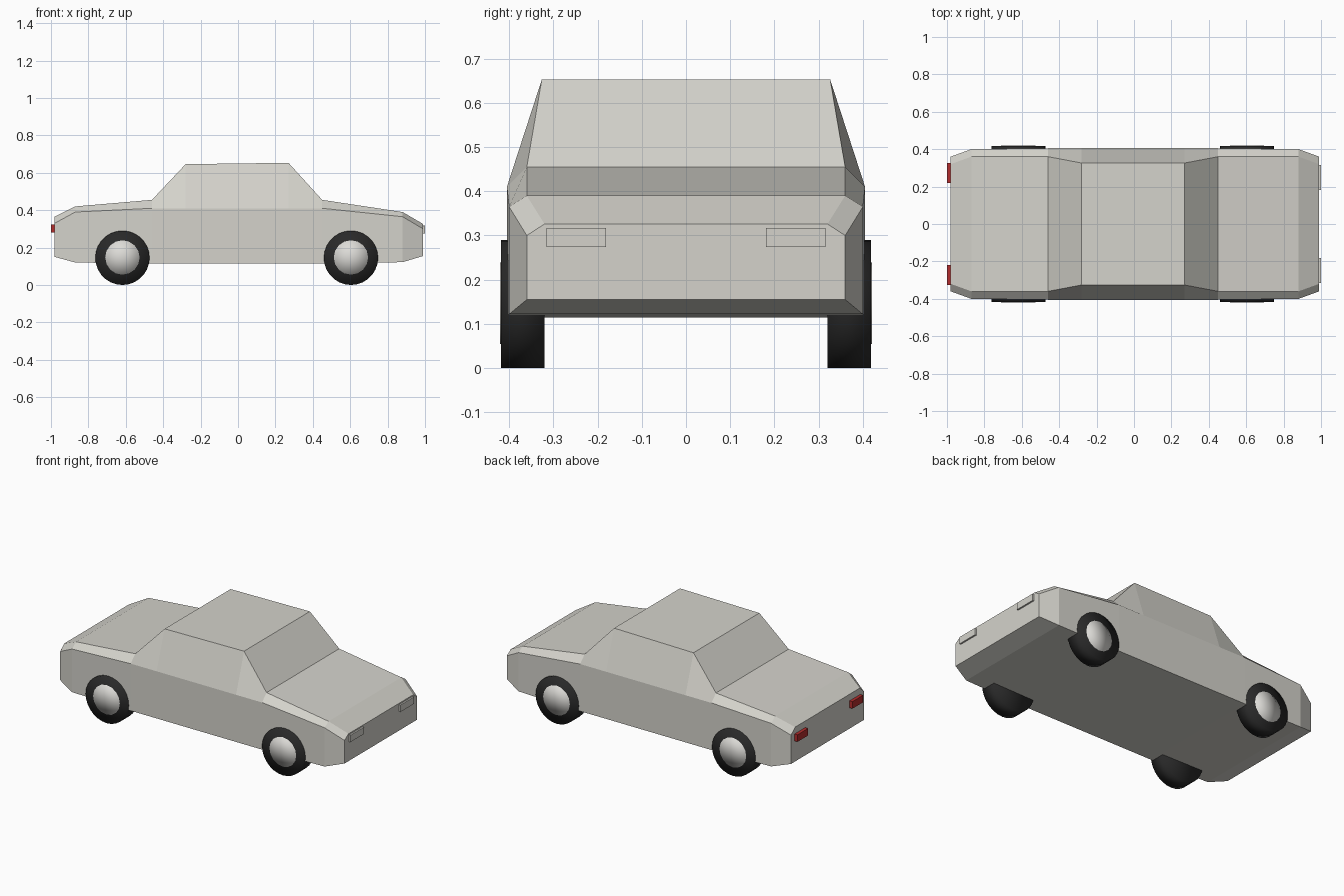
import bpy
import bmesh
from math import pi
from mathutils import Matrix, Vector

if "Cube" in bpy.data.objects:
    bpy.data.objects.remove(bpy.data.objects["Cube"], do_unlink=True)


def material(name, colour):
    mat = bpy.data.materials.new(name)
    mat.use_nodes = True
    mat.diffuse_color = (*colour, 1)
    mat.node_tree.nodes["Principled BSDF"].inputs["Base Color"].default_value = (*colour, 1)
    return mat


paint = material("warm grey paint", (0.66, 0.65, 0.60))
rubber = material("black rubber", (0.022, 0.022, 0.022))
metal = material("pale hub metal", (0.72, 0.71, 0.68))
red = material("red lens", (0.45, 0.025, 0.025))


def finish(name, bm, mat, smooth=False):
    bmesh.ops.recalc_face_normals(bm, faces=bm.faces)
    mesh = bpy.data.meshes.new(name)
    for face in bm.faces:
        face.smooth = smooth
    bm.to_mesh(mesh)
    bm.free()
    mesh.materials.append(mat)
    obj = bpy.data.objects.new(name, mesh)
    bpy.context.collection.objects.link(obj)
    return obj


# Body: x, bottom z, belt z, top z, lower half width, top half width
stations = [
    (-0.98, 0.150, 0.33, 0.365, 0.360, 0.320),
    (-0.87, 0.120, 0.39, 0.420, 0.400, 0.360),
    (-0.46, 0.115, 0.41, 0.455, 0.405, 0.360),
    (-0.28, 0.115, 0.41, 0.646, 0.405, 0.326),
    (0.27, 0.115, 0.41, 0.653, 0.405, 0.326),
    (0.45, 0.115, 0.41, 0.455, 0.405, 0.360),
    (0.88, 0.122, 0.365, 0.390, 0.400, 0.360),
    (0.99, 0.155, 0.30, 0.326, 0.360, 0.320),
]
bm = bmesh.new()
rings = []
for x, low, belt, top, wide, narrow in stations:
    half = [(wide, low), (wide, belt), (narrow, top)]
    outline = half + [(-y, z) for y, z in reversed(half)]
    rings.append([bm.verts.new((x, y, z)) for y, z in outline])
for a, b in zip(rings, rings[1:]):
    for i in range(len(a)):
        j = (i + 1) % len(a)
        bm.faces.new((a[i], a[j], b[j], b[i]))
bm.faces.new(rings[0])
bm.faces.new(rings[-1])
finish("car_body", bm, paint)


def box(name, centre, size, mat):
    bm = bmesh.new()
    place = Matrix.Translation(centre) @ Matrix.Diagonal((*size, 1))
    bmesh.ops.create_cube(bm, size=1, matrix=place)
    finish(name, bm, mat)


def drum(name, centre, radius, width, sides, mat):
    bm = bmesh.new()
    place = Matrix.Translation(centre) @ Matrix.Rotation(pi / 2, 4, "X")
    bmesh.ops.create_cone(bm, cap_ends=True, cap_tris=True, segments=sides,
                          radius1=radius, radius2=radius, depth=width, matrix=place)
    finish(name, bm, mat, smooth=True)


# Lamps and wheels on both sides
for side, label in ((-1, "near"), (1, "far")):
    box(f"headlight_{label}", Vector((0.985, side * 0.248, 0.296)), (0.03, 0.134, 0.043), paint)
    box(f"tail_light_{label}", Vector((-0.985, side * 0.272, 0.302)), (0.03, 0.106, 0.044), red)
    for x, end in ((-0.618, "rear"), (0.604, "front")):
        drum(f"{end}_tyre_{label}", (x, side * 0.369, 0.145), 0.145, 0.098, 28, rubber)
        drum(f"{end}_hub_{label}", (x, side * 0.371, 0.147), 0.092, 0.099, 16, metal)
